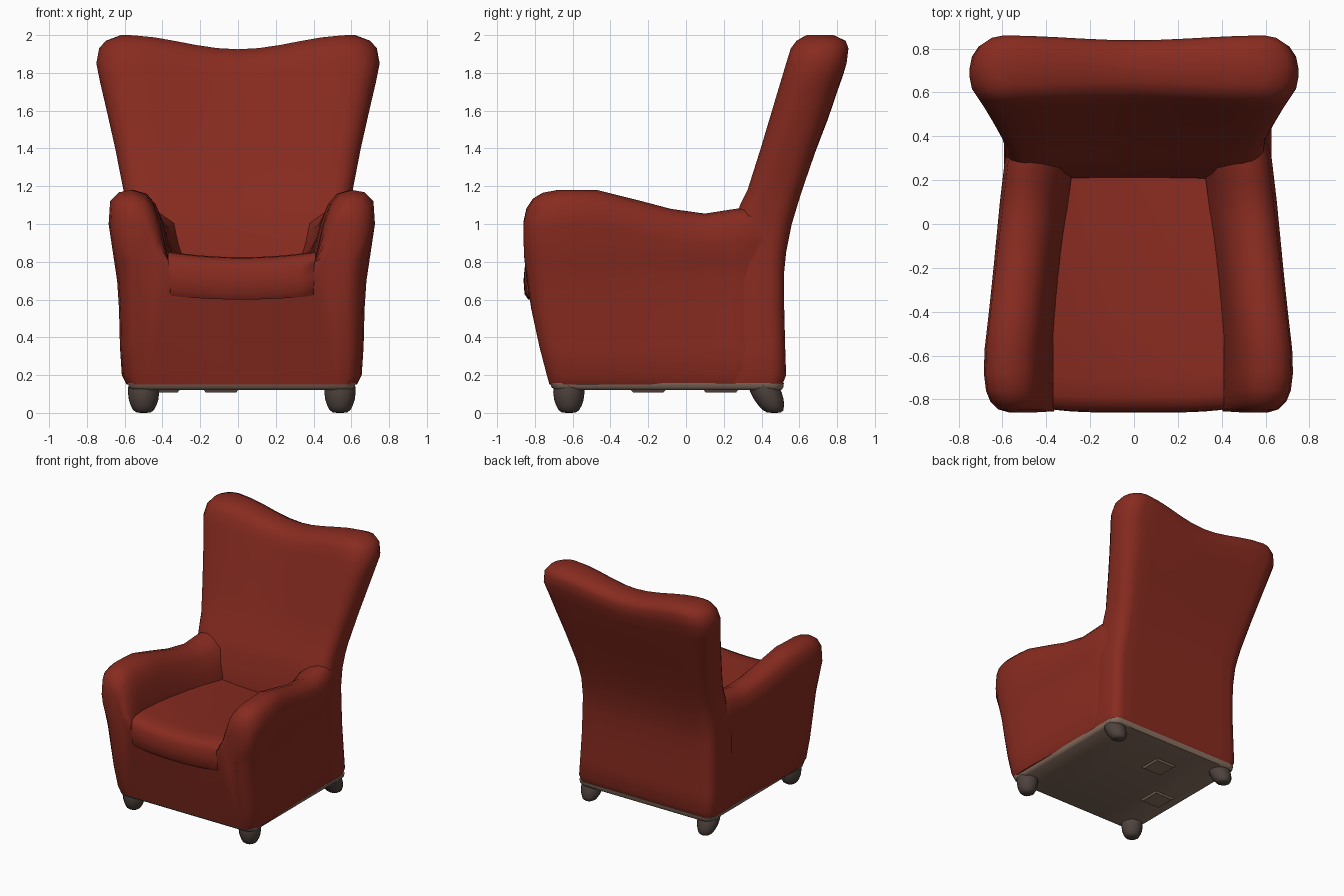
import bpy, bmesh, math

if "Cube" in bpy.data.objects:
    bpy.data.objects.remove(bpy.data.objects["Cube"])


def material(name, rgb):
    m = bpy.data.materials.new(name)
    m.diffuse_color = (*rgb, 1)
    m.use_nodes = True
    m.node_tree.nodes["Principled BSDF"].inputs["Base Color"].default_value = m.diffuse_color
    return m


RED = material("red upholstery", (0.245, 0.024, 0.014))
TAN = material("brown underside", (0.26, 0.17, 0.125))
DARK = material("dark wood", (0.078, 0.056, 0.047))
CX = 0.02  # the lower part sits slightly to the right


def lerp(table, t):
    """Piecewise linear lookup in a list of (key, value)."""
    if t <= table[0][0]:
        return table[0][1]
    for (a, u), (b, v) in zip(table, table[1:]):
        if t <= b:
            return u + (v - u) * (t - a) / (b - a)
    return table[-1][1]


def loft(name, rings, mat, angle=50):
    """Skin a list of closed rings and cap both ends."""
    bm = bmesh.new()
    vs = [[bm.verts.new(p) for p in ring] for ring in rings]
    n = len(vs[0])
    for a, b in zip(vs, vs[1:]):
        for i in range(n):
            j = (i + 1) % n
            bm.faces.new((a[i], a[j], b[j], b[i]))
    caps = [bm.faces.new(vs[0]), bm.faces.new(vs[-1])]
    bmesh.ops.triangulate(bm, faces=caps)
    bmesh.ops.recalc_face_normals(bm, faces=bm.faces)
    me = bpy.data.meshes.new(name)
    bm.to_mesh(me)
    bm.free()
    me.materials.append(mat)
    me.shade_smooth()
    me.set_sharp_from_angle(angle=math.radians(angle))
    ob = bpy.data.objects.new(name, me)
    bpy.context.collection.objects.link(ob)
    return ob


def round_rect(cx, hx, y0, y1, r, nx=8, seg=4):
    """Rounded rectangle in plan, long sides split nx times."""
    pts = []
    corners = [(hx - r, y1 - r, 0), (-hx + r, y1 - r, 90),
               (-hx + r, y0 + r, 180), (hx - r, y0 + r, 270)]
    for k, (x, y, a0) in enumerate(corners):
        for s in range(seg + 1):
            a = math.radians(a0 + 90 * s / seg)
            pts.append((cx + x + r * math.cos(a), y + r * math.sin(a)))
        if k in (0, 2):  # long sides
            sx = 1 if k == 0 else -1
            for s in range(1, nx):
                pts.append((cx + sx * (hx - r) * (1 - 2 * s / nx), y1 if k == 0 else y0))
    return pts


# Body: U-shaped section (base and both arms) lofted from front to back
ARM_TOP = [(-0.68, 1.18), (-0.47, 1.18), (-0.27, 1.13), (-0.08, 1.08), (0.1, 1.055), (0.26, 1.08), (0.42, 1.1)]
FRONT = [(0.14, -0.72), (0.3, -0.765), (0.6, -0.83), (0.85, -0.86)]


def body_ring(y, inset):
    h = lerp(ARM_TOP, y) - 1.5 * inset
    # (x, z, share of the front inset)
    half = [(0, 0.15, 0), (0.5, 0.15, 0), (0.61, 0.15, .6), (0.635, 0.2, .7), (0.645, 0.35, .8),
            (0.65, 0.55, .9), (0.66, 0.7, 1), (0.675, 0.8, 1), (0.705, h - 0.18, 1),
            (0.697, h - 0.06, 1), (0.65, h - 0.012, .7), (0.585, h, .4), (0.515, h - 0.02, 0),
            (0.467, h - 0.075, -.2), (0.43, h - 0.18, -.2), (0.385, 0.8, 0), (0.38, 0.7, 0), (0, 0.7, 0)]
    t = min(max((y + 0.6) / 0.9, 0), 1)
    w = min(max((0.2 - y) / 1.06, 0), 1)
    tuck = max(0, (y - 0.3) / 0.12)  # rear end slips inside the backrest
    out = []
    for i, (x, z, s) in enumerate(half):
        x = (x - s * inset) * (1 - t * (0.02 + 0.13 * min(z, 1)))
        if 1 < i < 11:
            x -= 0.035 * tuck
        elif 12 < i < 17:
            x -= 0.045 * t * t
        out.append((x, y + w * (lerp(FRONT, z) + 0.86), z))
    return ([(CX + x, yy, z) for x, yy, z in out]
            + [(CX - x, yy, z) for x, yy, z in reversed(out[1:-1])])


stations = [(-0.86, 0.11), (-0.845, 0.065), (-0.81, 0.03), (-0.76, 0.01), (-0.68, 0)]
stations += [(y, 0) for y in (-0.57, -0.47, -0.37, -0.27, -0.17, -0.08, 0.02, 0.1, 0.18, 0.24, 0.3, 0.36, 0.42)]
loft("body_and_arms", [body_ring(y, e) for y, e in stations], RED, 62)

# Backrest: rounded plan sections rising, leaning back and widening; top edge dips
BACK = [  # z, front y, rear y, half width, corner radius
    (0.15, .20, .51, .595, .07), (0.2, .20, .53, .61, .08), (0.35, .20, .525, .605, .08),
    (0.55, .20, .52, .598, .08), (0.75, .195, .52, .595, .08), (0.85, .215, .53, .592, .09),
    (1.0, .25, .56, .592, .1), (1.1, .285, .59, .597, .1), (1.18, .325, .615, .607, .1),
    (1.4, .395, .69, .65, .11), (1.6, .455, .765, .695, .13), (1.75, .50, .815, .73, .14),
    (1.85, .53, .85, .75, .14), (1.93, .555, .86, .735, .14), (1.97, .585, .845, .70, .12),
    (2.0, .635, .785, .62, .07)]
rings = []
for z, y0, y1, hw, r in BACK:
    cx = CX * max(0, 1 - z / 1.2)
    dip = 0.075 * min(max((z - 1.2) / 0.75, 0), 1)
    ring = []
    for x, y in round_rect(cx, hw, y0, y1, r, nx=10):
        c = math.cos(math.pi * x / 1.2) ** 2 if abs(x) < 0.6 else 0
        dy = -0.3 * dip * c if y > (y0 + y1) / 2 else 0.015 * c  # slightly hollow front
        ring.append((x, y + dy, z - dip * c))
    rings.append(ring)
loft("backrest", rings, RED)

# Seat cushion: side profile swept across, edges turned up against the arms
SEAT = [(-0.835, 0.60), (-0.855, 0.63), (-0.86, 0.70), (-0.855, 0.76), (-0.835, 0.80), (-0.79, 0.82),
        (-0.7, 0.824), (-0.4, 0.81), (0, 0.785), (0.3, 0.755), (0.3, 0.61)]
rings = []
for i in range(-5, 6):
    u = i / 5
    rings.append([(CX + 0.39 * u * (1 if z > 0.7 else 0.97), y + 0.012 * u ** 4,
                   z + (0.03 if z > 0.7 else 0.02) * u * u) for y, z in SEAT])
loft("seat_cushion", rings, RED)

# Underside panel
loft("underside_panel",
     [[(x, y, z) for x, y in round_rect(CX, hx, y0, y1, 0.06)]
      for z, hx, y0, y1 in ((0.12, .58, -.69, .505), (0.135, .598, -.712, .515), (0.158, .602, -.72, .518))],
     TAN)

# Two small pads under the seat
for k, (x, y) in enumerate(((-0.09, 0.185), (-0.40, -0.2))):
    loft(f"underside_pad_{k + 1}",
         [[(x + sx * s, y + sy * s, z) for sx, sy in ((1, 1), (-1, 1), (-1, -1), (1, -1))]
          for z, s in ((0.125, 0.095), (0.108, 0.08))], TAN, 20)

# Bun feet; the rear pair kicks backwards
FOOT = [(0.15, .08), (0.11, .083), (0.07, .078), (0.04, .068), (0.015, .055), (0.003, .038), (0.0, .015)]
for side, sx in (("left", -0.52), ("right", 0.52)):
    for end, y, lean in (("front", -0.62, 0), ("rear", 0.415, 0.4)):
        loft(f"{end}_{side}_foot",
             [[(CX + sx + r * math.cos(a * math.pi / 6),
                y + lean * (0.13 - z) + r * math.sin(a * math.pi / 6), z) for a in range(12)]
              for z, r in FOOT], DARK)
